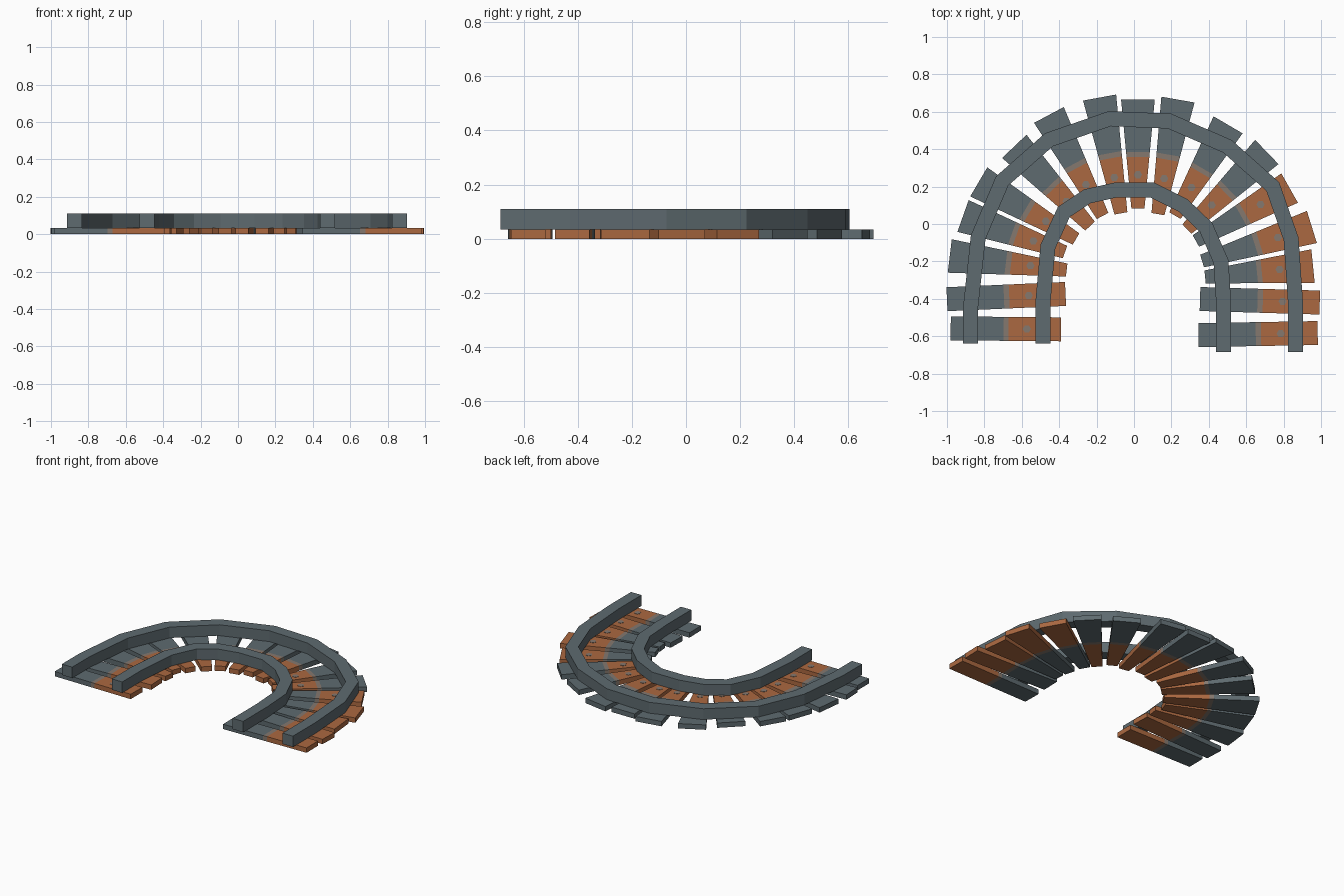
import bpy, bmesh, math
from mathutils import Vector

if "Cube" in bpy.data.objects:
    bpy.data.objects.remove(bpy.data.objects["Cube"])


def material(name, rgb):
    m = bpy.data.materials.new(name)
    m.diffuse_color = (*rgb, 1)
    m.use_nodes = True
    m.node_tree.nodes["Principled BSDF"].inputs["Base Color"].default_value = m.diffuse_color
    return m


GREY = material("steel grey", (0.112, 0.145, 0.160))
RUST = material("rust orange", (0.410, 0.140, 0.052))
TAN = material("worn tan", (0.235, 0.188, 0.156))


def finish(bm, name, mats):
    bmesh.ops.recalc_face_normals(bm, faces=bm.faces)
    me = bpy.data.meshes.new(name)
    bm.to_mesh(me)
    bm.free()
    for m in mats:
        me.materials.append(m)
    ob = bpy.data.objects.new(name, me)
    bpy.context.collection.objects.link(ob)
    return ob


def skin(bm, rings):
    """Join four-sided rings into a closed beam; returns side faces by segment."""
    vs = [[bm.verts.new(p) for p in r] for r in rings]
    bands = [[bm.faces.new((a[i], a[(i + 1) % 4], b[(i + 1) % 4], b[i]))
              for i in range(4)] for a, b in zip(vs, vs[1:])]
    bands[0].append(bm.faces.new(vs[0]))
    bands[-1].append(bm.faces.new(vs[-1]))
    return bands


# Rails: rectangular section swept along a path with mitred bends
def rail(name, path, width=0.08, z0=0.034, z1=0.11):
    pts = [Vector(p) for p in path]
    dirs = [(b - a).normalized() for a, b in zip(pts, pts[1:])]
    rings = []
    for i, p in enumerate(pts):
        d0, d1 = dirs[max(i - 1, 0)], dirs[min(i, len(dirs) - 1)]
        t = (d0 + d1).normalized()
        n = Vector((-t.y, t.x)) * (width / 2 / t.dot(d0))
        a, b = p + n, p - n
        rings.append([(a.x, a.y, z0), (b.x, b.y, z0), (b.x, b.y, z1), (a.x, a.y, z1)])
    bm = bmesh.new()
    skin(bm, rings)
    finish(bm, name, [GREY])


rail("outer_rail", [(-.873, -.64), (-.873, -.44), (-.833, -.07), (-.705, .23),
                    (-.455, .45), (-.13, .563), (.19, .55), (.50, .415),
                    (.742, .20), (.84, -.08), (.864, -.43), (.864, -.685)])
rail("inner_rail", [(-.487, -.64), (-.487, -.42), (-.46, -.12), (-.375, .065),
                    (-.25, .148), (-.097, .182), (.097, .182), (.262, .10),
                    (.385, -.018), (.465, -.20), (.479, -.42), (.479, -.685)])

# Sleepers: outer end, inner end (x, y each); parallel at the open ends, tapered in the bend
TIES = [(-.98, -.558, -.39, -.563), (-1.0, -.402, -.366, -.374),
        (-.985, -.171, -.36, -.246), (-.914, .043, -.369, -.15),
        (-.83, .225, -.31, -.08), (-.64, .415, -.235, -.011),
        (-.455, .583, -.168, .043), (-.184, .676, -.07, .057),
        (.021, .665, .021, .083), (.235, .665, .128, .053),
        (.503, .53, .219, .045), (.71, .385, .283, -.027),
        (.832, .192, .331, -.091), (.951, -.016, .364, -.198),
        (.957, -.225, .380, -.283), (.993, -.42, .353, -.401),
        (.982, -.583, .345, -.594)]
TOP = 0.034

for k, (ox, oy, ix, iy) in enumerate(TIES):
    straight = k in (0, 1, 15, 16)
    w_in, w_out = (.128, .128) if straight else (.07, .18)
    start, end, ws, we = Vector((ix, iy)), Vector((ox, oy)), w_in, w_out
    if k >= 12:                       # rusty half lies outwards on the last five
        start, end, ws, we = end, start, we, ws
    d = (end - start).normalized()
    n = Vector((-d.y, d.x))
    bm = bmesh.new()
    rings = []
    for t in (0, .475, .52, 1):
        p, h = start.lerp(end, t), (ws + (we - ws) * t) / 2
        a, b = p + n * h, p - n * h
        rings.append([(a.x, a.y, 0), (b.x, b.y, 0), (b.x, b.y, TOP), (a.x, a.y, TOP)])
    for i, faces in enumerate(skin(bm, rings)):
        for f in faces:
            f.material_index = i
    finish(bm, f"sleeper_{k + 1:02d}", [RUST, TAN, GREY])

    # Worn spot on the rusty half
    c = start.lerp(end, .31)
    bm = bmesh.new()
    ring = [bm.verts.new((c.x + .022 * math.cos(j * math.pi / 3),
                          c.y + .022 * math.sin(j * math.pi / 3), TOP - .001)) for j in range(6)]
    face = bm.faces.new(ring)
    ext = bmesh.ops.extrude_face_region(bm, geom=[face])
    for v in ext["geom"]:
        if isinstance(v, bmesh.types.BMVert):
            v.co.z += .003
    finish(bm, f"worn_spot_{k + 1:02d}", [TAN])
